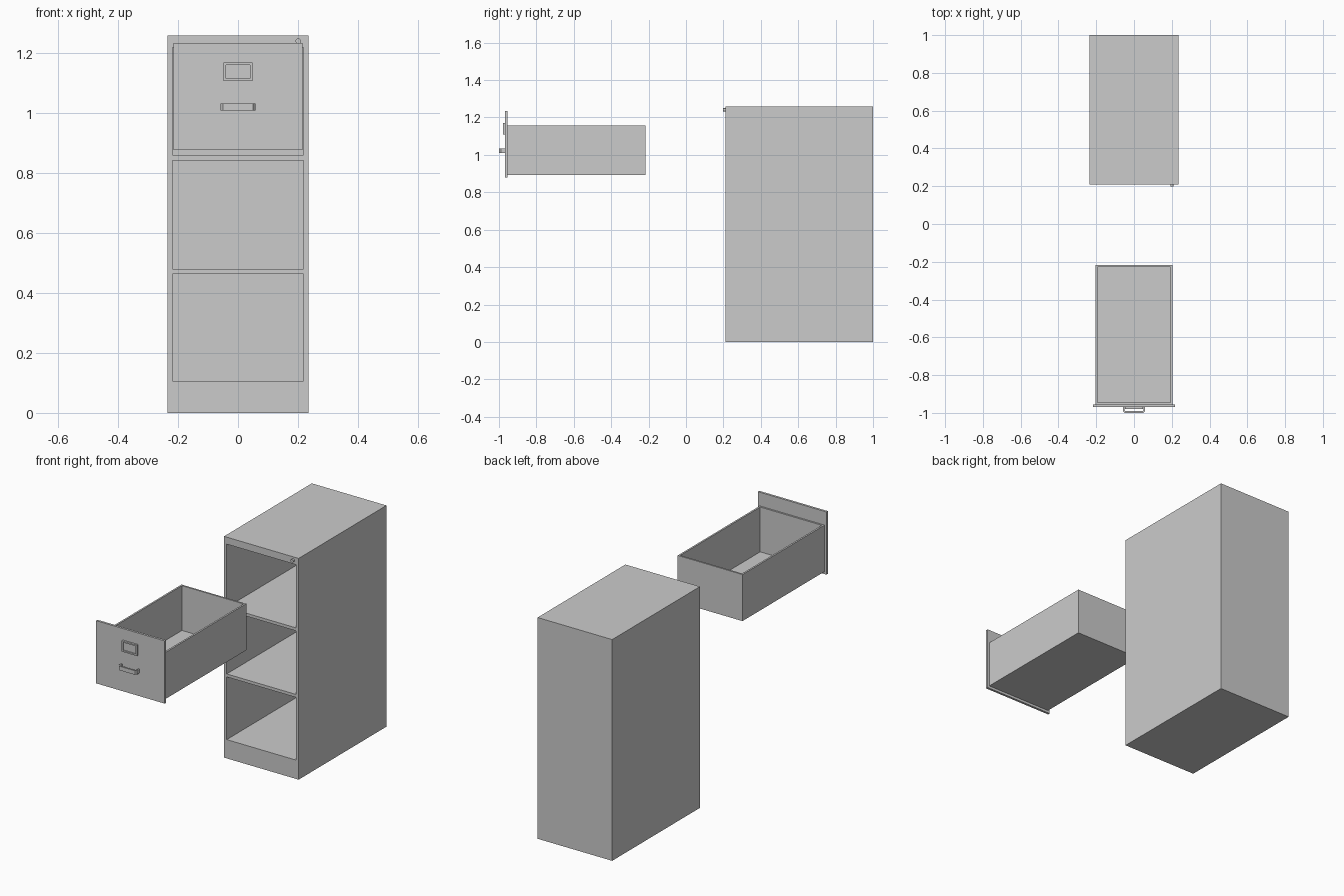
import bpy, bmesh, math
from mathutils import Vector, Matrix

if "Cube" in bpy.data.objects:
    bpy.data.objects.remove(bpy.data.objects["Cube"])


def make_object(name, bm):
    bmesh.ops.recalc_face_normals(bm, faces=bm.faces[:])
    mesh = bpy.data.meshes.new(name)
    bm.to_mesh(mesh)
    bm.free()
    ob = bpy.data.objects.new(name, mesh)
    bpy.context.collection.objects.link(ob)
    return ob


def add_box(bm, lo, hi):
    lo, hi = Vector(lo), Vector(hi)
    m = Matrix.Translation((lo + hi) / 2) @ Matrix.Diagonal((*(hi - lo), 1))
    bmesh.ops.create_cube(bm, size=1, matrix=m)


def box(name, lo, hi, recess=None):
    """Box; recess = (facing direction, rim width, depth) hollows one face."""
    bm = bmesh.new()
    add_box(bm, lo, hi)
    if recess:
        direction, rim, depth = recess
        d = Vector(direction)
        bm.normal_update()
        face = max(bm.faces, key=lambda f: f.normal.dot(d))
        bmesh.ops.inset_region(bm, faces=[face], thickness=rim, use_even_offset=True)
        new = bmesh.ops.extrude_discrete_faces(bm, faces=[face])["faces"][0]
        bmesh.ops.translate(bm, verts=new.verts[:], vec=-d * depth)
    return make_object(name, bm)


# Cabinet case with three drawer openings
case = box("cabinet_case", (-0.235, 0.21, 0), (0.235, 1.0, 1.26))
bm = bmesh.new()
for z0, z1 in ((0.107, 0.464), (0.481, 0.843), (0.86, 1.22)):
    add_box(bm, (-0.218, 0.1, z0), (0.218, 0.985, z1))
cutter = make_object("opening_cutter", bm)
cutter.hide_render = True
mod = case.modifiers.new("openings", "BOOLEAN")
mod.operation = "DIFFERENCE"
mod.solver = "EXACT"
mod.object = cutter
bpy.context.view_layer.objects.active = case
case.select_set(True)
bpy.ops.object.modifier_apply(modifier=mod.name)
bpy.data.objects.remove(cutter)

# Lock button
bm = bmesh.new()
bmesh.ops.create_cone(bm, cap_ends=True, segments=16, radius1=0.009, radius2=0.009, depth=0.012,
                      matrix=Matrix.Translation((0.201, 0.204, 1.241)) @ Matrix.Rotation(math.pi / 2, 4, "X"))
make_object("lock", bm)

# Pulled-out drawer: open tray and front plate
box("drawer_tray", (-0.204, -0.955, 0.892), (0.204, -0.217, 1.157), ((0, 0, 1), 0.01, 0.255))
box("drawer_front", (-0.216, -0.968, 0.878), (0.216, -0.955, 1.235))

# Label holder with recessed window
box("label_holder", (-0.048, -0.979, 1.108), (0.048, -0.968, 1.17), ((0, -1, 0), 0.008, 0.008))

# Bracket handle: mirrored half profile seen from above, extruded upward
outer = [(0.058, -0.968), (0.058, -0.99), (0.050, -1.0)]
inner = [(0.050, -0.968), (0.050, -0.986), (0.046, -0.991)]
half = outer + [(-x, y) for x, y in reversed(outer)]
profile = half + [(-x, y) for x, y in inner] + list(reversed(inner))
bm = bmesh.new()
face = bm.faces.new([bm.verts.new((x, y, 1.01)) for x, y in profile])
ext = bmesh.ops.extrude_face_region(bm, geom=[face])["geom"]
bmesh.ops.translate(bm, vec=(0, 0, 0.023), verts=[v for v in ext if isinstance(v, bmesh.types.BMVert)])
make_object("drawer_handle", bm)
